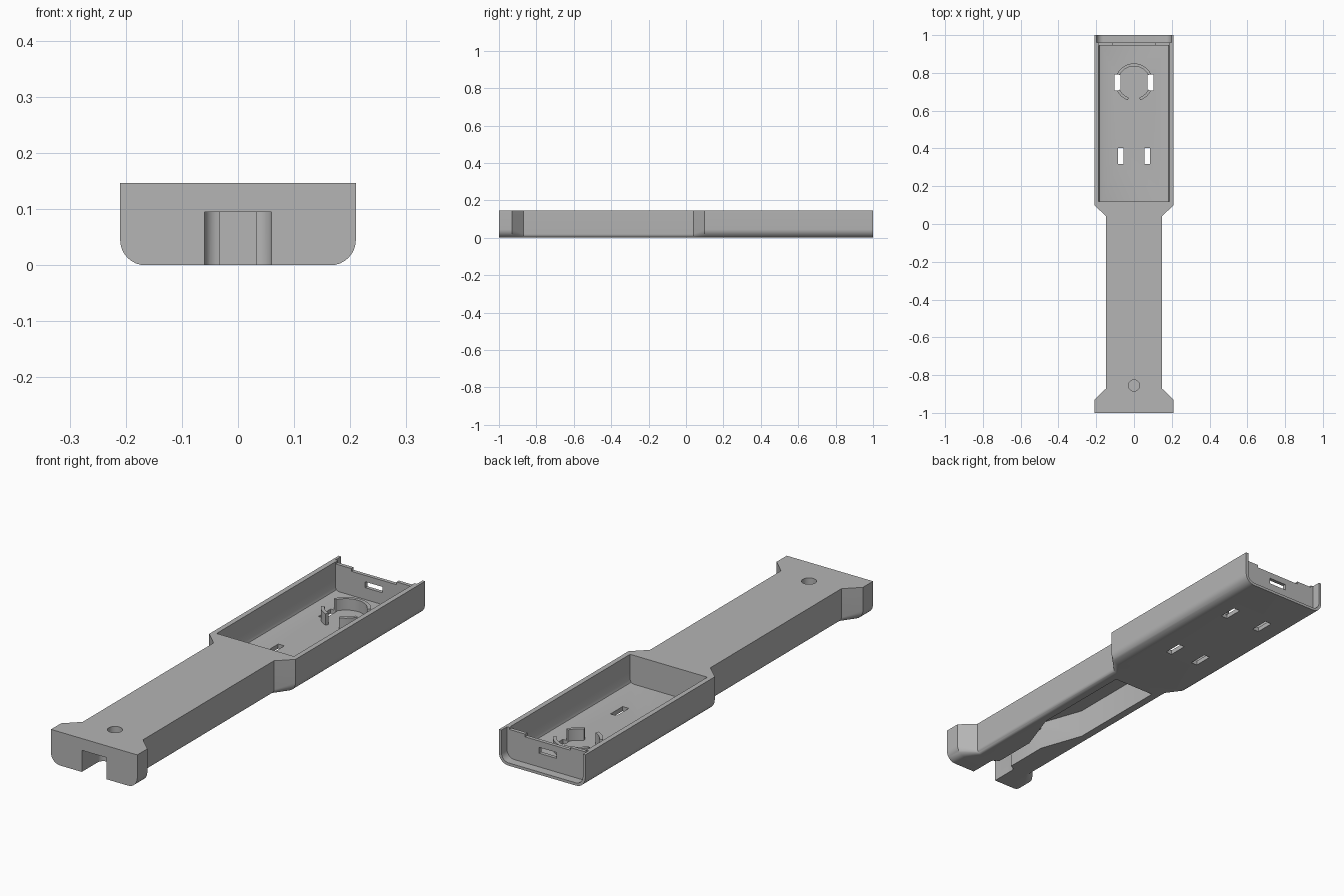
import bpy, bmesh
from math import sin, cos, pi, radians

if "Cube" in bpy.data.objects:
    bpy.data.objects.remove(bpy.data.objects["Cube"], do_unlink=True)

grey = bpy.data.materials.new("plain grey")
grey.use_nodes = True
grey.diffuse_color = (0.46, 0.46, 0.46, 1)
grey.node_tree.nodes["Principled BSDF"].inputs["Base Color"].default_value = grey.diffuse_color

TOP = 0.147


def loft(name, rings):
    """Closed solid through rings of equal point count."""
    bm = bmesh.new()
    loops = [[bm.verts.new(p) for p in ring] for ring in rings]
    n = len(loops[0])
    for a, b in zip(loops, loops[1:]):
        for i in range(n):
            j = (i + 1) % n
            bm.faces.new((a[i], a[j], b[j], b[i]))
    bm.faces.new(loops[0])
    bm.faces.new(loops[-1])
    bmesh.ops.recalc_face_normals(bm, faces=bm.faces)
    mesh = bpy.data.meshes.new(name)
    bm.to_mesh(mesh)
    bm.free()
    mesh.materials.append(grey)
    ob = bpy.data.objects.new(name, mesh)
    bpy.context.collection.objects.link(ob)
    return ob


def section(y, w, r, z0, z1, seg=8):
    """Trough profile with rounded lower corners."""
    half = [(w - r + r * cos(t), z0 + r - r * sin(t))
            for t in (pi / 2 * i / seg for i in range(seg + 1))]
    half = [(w, z1)] + half
    pts = half + [(-x, z) for x, z in reversed(half)]
    return [(x, y, z) for x, z in pts]


def prism(name, outline, z0, z1):
    return loft(name, [[(x, y, z) for x, y in outline] for z in (z0, z1)])


def mirrored(half):
    return half + [(-x, y) for x, y in reversed(half)]


def box(name, x, y, z, sx, sy, sz):
    rect = mirrored([(sx / 2, y - sy / 2), (sx / 2, y + sy / 2)])
    return prism(name, [(px + x, py) for px, py in rect], z - sz / 2, z + sz / 2)


def cut(target, cutter):
    mod = target.modifiers.new("cut", 'BOOLEAN')
    mod.operation = 'DIFFERENCE'
    mod.solver = 'EXACT'
    mod.object = cutter
    graph = bpy.context.evaluated_depsgraph_get()
    mesh = bpy.data.meshes.new_from_object(target.evaluated_get(graph))
    target.modifiers.clear()
    target.data = mesh
    bpy.data.objects.remove(cutter, do_unlink=True)


def shade(ob):
    bpy.ops.object.select_all(action='DESELECT')
    ob.select_set(True)
    bpy.context.view_layer.objects.active = ob
    bpy.ops.object.shade_smooth_by_angle(angle=radians(30))


# Body: foot, slim handle and wide head
stations = [(-1, 0.21, 0.045), (-0.93, 0.21, 0.045), (-0.87, 0.147, 0.02),
            (0.04, 0.147, 0.02), (0.1, 0.21, 0.045), (1, 0.21, 0.045)]
body = loft("body_shell", [section(y, w, r, 0, TOP) for y, w, r in stations])

# Open tray in the head, with sloped floor edges
cut(body, loft("tray_cutter", [section(y, 0.188, 0.016, 0.02, 0.3, 2) for y in (0.12, 0.945)]))

# Recess behind the end wall, leaving a thin rim
cut(body, loft("rim_cutter", [section(y, 0.198, 0.035, 0.012, 0.3) for y in (0.961, 1.1)]))

# Lowered end wall with a notch and a connector slot
cut(body, box("wall_cutter", 0, 0.955, 0.238, 0.372, 0.05, 0.2))
cut(body, box("notch_cutter", 0, 0.955, 0.226, 0.22, 0.06, 0.2))
cut(body, box("port_cutter", 0, 0.955, 0.085, 0.085, 0.06, 0.026))

# Floor slots
for side in (-1, 1):
    cut(body, box("slot_cutter", side * 0.088, 0.75, 0, 0.032, 0.085, 0.1))
    cut(body, box("slot_cutter", side * 0.071, 0.36, 0, 0.03, 0.085, 0.1))

# Underside channel: rounded entrance, then a flared chamber
entrance = [(0.06, -1.1), (0.06, -0.89)]
entrance += [(0.033 + 0.027 * cos(t), -0.89 + 0.027 * sin(t))
             for t in (pi / 2 * i / 6 for i in range(1, 7))]
cut(body, prism("channel_cutter", mirrored(entrance + [(0.033, -0.6)]), -0.1, 0.095))
chamber = [(0.033, -0.66), (0.1, -0.47), (0.1, 0.0)]
cut(body, prism("chamber_cutter", mirrored(chamber), -0.1, 0.125))

# Round blind hole in the foot
circle = [(0.03 * cos(2 * pi * i / 32), -0.855 + 0.03 * sin(2 * pi * i / 32)) for i in range(32)]
cut(body, prism("hole_cutter", circle, 0.108, 0.3))
shade(body)


# Broken ring that holds a round part on the tray floor
def arc_wall(name, start, end, steps=14):
    angles = [radians(start + (end - start) * i / steps) for i in range(steps + 1)]
    outline = [(0.1 * cos(a), 0.75 + 0.1 * sin(a)) for a in angles]
    outline += [(0.085 * cos(a), 0.75 + 0.085 * sin(a)) for a in reversed(angles)]
    shade(prism(name, outline, 0.015, 0.07))


arc_wall("ring_back", 27, 153)
arc_wall("ring_front_left", 289, 333)
arc_wall("ring_front_right", 207, 251)
